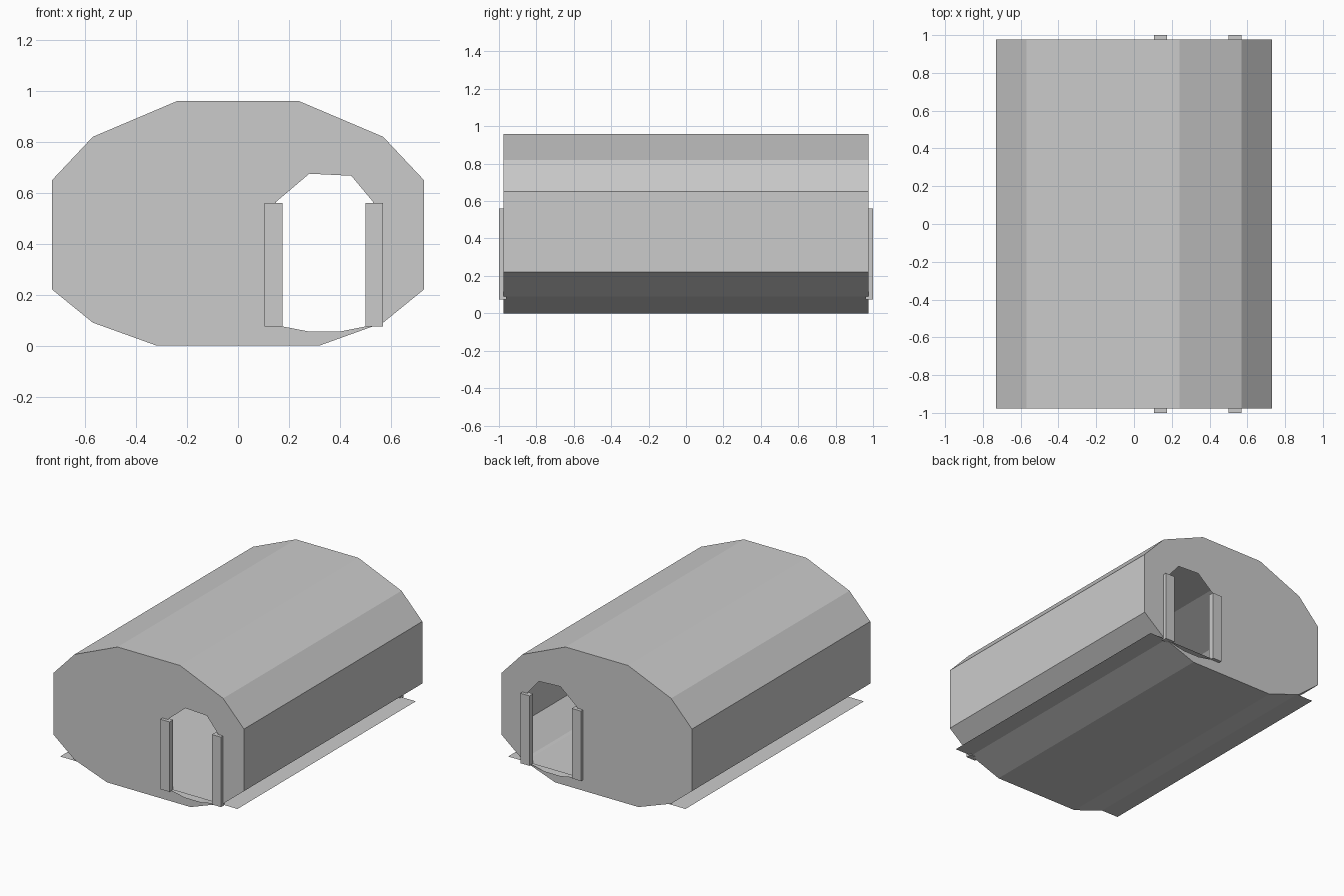
import bpy, bmesh
from mathutils import Vector

if "Cube" in bpy.data.objects:
    bpy.data.objects.remove(bpy.data.objects["Cube"])

HALF = 0.977   # half length of the shell


def finish(name, bm):
    mesh = bpy.data.meshes.new(name)
    bm.to_mesh(mesh)
    bm.free()
    obj = bpy.data.objects.new(name, mesh)
    bpy.context.collection.objects.link(obj)
    return obj


def box(name, lo, hi):
    bm = bmesh.new()
    bmesh.ops.create_cube(bm, size=1)
    for v in bm.verts:
        v.co = Vector([(a + b) / 2 + c * (b - a) for a, b, c in zip(lo, hi, v.co)])
    return finish(name, bm)


# Right half of the hull section, bottom to top, mirrored to the left
half = [(0.32, 0), (0.57, 0.09), (0.73, 0.22), (0.73, 0.65), (0.57, 0.82), (0.24, 0.96)]
section = half + [(-x, z) for x, z in reversed(half)]

# Off-centre doorway, cut in both ends
doorway = [(0.15, 0.08), (0.28, 0.055), (0.40, 0.055), (0.53, 0.081),
           (0.53, 0.565), (0.445, 0.667), (0.28, 0.675), (0.15, 0.565)]


def loop(bm, points, y):
    verts = [bm.verts.new((x, y, z)) for x, z in points]
    edges = [bm.edges.new((verts[i - 1], v)) for i, v in enumerate(verts)]
    return verts, edges


# Thin shell with two pierced end walls
bm = bmesh.new()
rings = []
for s in (-1, 1):
    verts, edges = loop(bm, section, s * HALF)
    _, hole = loop(bm, doorway, s * HALF)
    normal = Vector((0, s, 0))
    fill = bmesh.ops.triangle_fill(bm, edges=edges + hole, use_beauty=True, normal=normal)
    for f in fill["geom"]:
        if isinstance(f, bmesh.types.BMFace):
            f.normal_update()
            if f.normal.dot(normal) < 0:
                f.normal_flip()
    rings.append(verts)
front, back = rings
for i in range(len(section)):
    bm.faces.new((front[i - 1], back[i - 1], back[i], front[i]))
for f in bm.faces:
    f.normal_update()
    # long panels face away from the centre axis
    if abs(f.normal.y) < 0.5 and f.normal.dot(f.calc_center_median() - Vector((0, 0, 0.45))) < 0:
        f.normal_flip()
finish("hull_shell", bm)

# Flat floor sheet that sticks out past the lower slopes
bm = bmesh.new()
corners = [(-0.68, -1), (0.68, -1), (0.68, 1), (-0.68, 1)]
bm.faces.new([bm.verts.new((x, y * HALF, 0.083)) for x, y in corners])
finish("floor_sheet", bm)

# Door posts at both ends
for end, s in (("front", -1), ("back", 1)):
    y0, y1 = sorted((s * 0.96, s * 1.0))
    for side, x in (("left", 0.105), ("right", 0.50)):
        box(f"{end}_door_post_{side}", (x, y0, 0.075), (x + 0.07, y1, 0.56))
